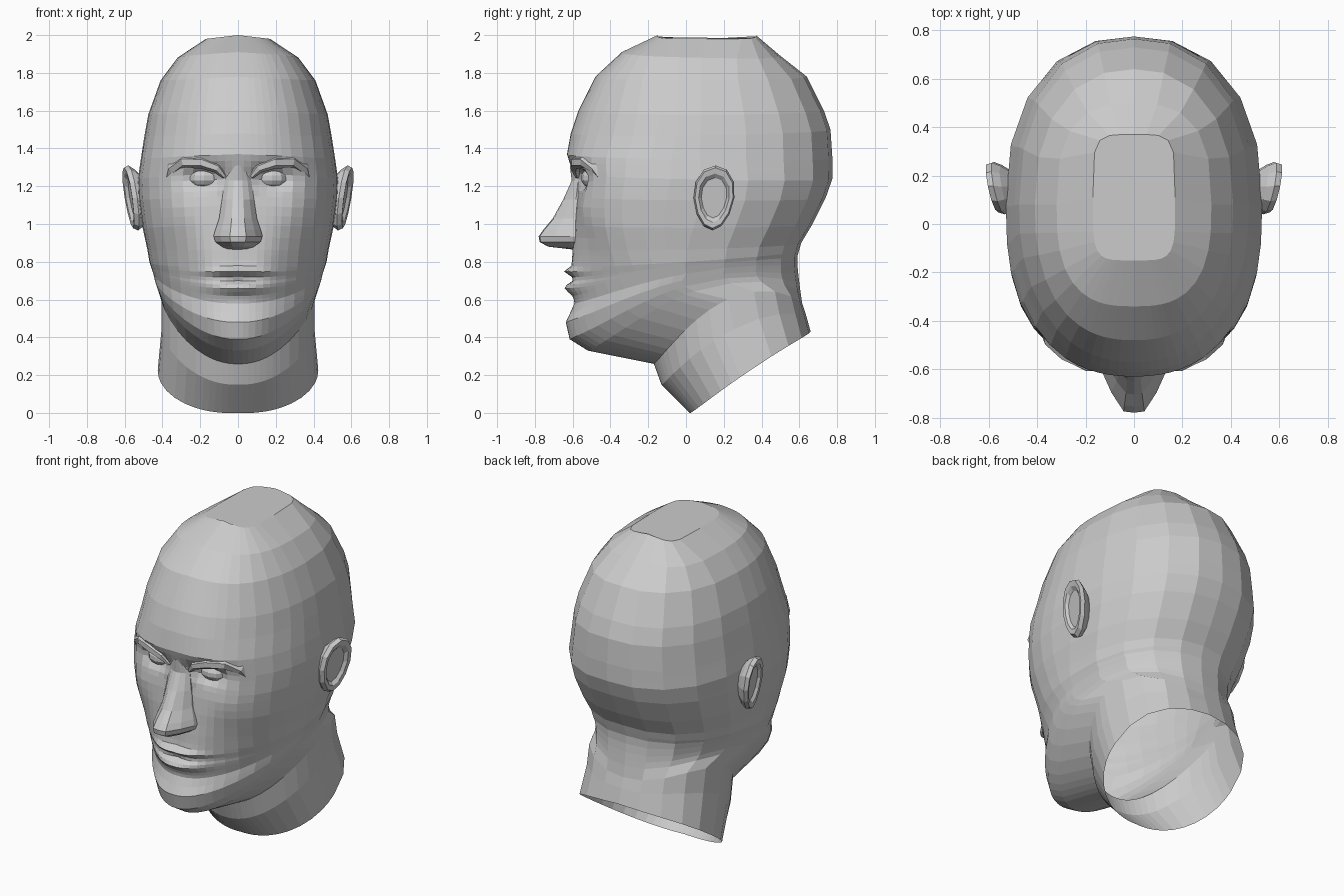
import bpy, bmesh, math
from mathutils import Vector

if "Cube" in bpy.data.objects:
    bpy.data.objects.remove(bpy.data.objects["Cube"])


def loft(name, rings, cap_first=False, cap_last=False):
    """Skin a list of closed rings with quads."""
    bm = bmesh.new()
    vs = [[bm.verts.new(p) for p in r] for r in rings]
    n = len(rings[0])
    for a, b in zip(vs, vs[1:]):
        for i in range(n):
            j = (i + 1) % n
            bm.faces.new((a[i], a[j], b[j], b[i]))
    if cap_first:
        bm.faces.new(vs[0])
    if cap_last:
        bm.faces.new(vs[-1])
    bmesh.ops.recalc_face_normals(bm, faces=bm.faces)
    me = bpy.data.meshes.new(name)
    bm.to_mesh(me)
    bm.free()
    ob = bpy.data.objects.new(name, me)
    bpy.context.collection.objects.link(ob)
    return ob


# Head and neck: tilted rings (front y, front z, back y, back z, half width, roundness)
KEYS = [
    (-.15, 2.00, .37, 2.00, .17, 5.0),
    (-.34, 1.91, .50, 1.89, .32, 2.8),
    (-.48, 1.78, .64, 1.78, .41, 2.4),
    (-.57, 1.60, .73, 1.60, .475, 2.25),
    (-.61, 1.48, .765, 1.50, .495, 2.25),
    (-.63, 1.37, .775, 1.35, .515, 2.4),
    (-.60, 1.27, .775, 1.24, .53, 2.6),
    (-.575, 1.15, .74, 1.14, .525, 2.85),
    (-.59, 1.00, .67, 1.00, .505, 2.6),
    (-.60, .87, .61, .90, .48, 2.25),
    (-.60, .72, .59, .83, .462, 1.95),
    (-.59, .58, .59, .78, .448, 1.8),
    (-.635, .48, .595, .73, .44, 1.7),
    (-.615, .39, .60, .69, .43, 1.65),
    (-.52, .33, .605, .65, .42, 1.65),
    (-.17, .26, .615, .58, .405, 1.9),
    (-.13, .15, .635, .52, .405, 2.0),
    (.02, 0.0, .66, .43, .425, 2.1),
]
STEPS = {5: 3, 6: 4, 7: 3, 8: 2, 9: 5, 10: 7, 11: 2}
FRONT = [0, .06, .13, .21, .29, .37, .45, .55, .67, .79, .89, .96, .99]
BACK = [1, .96, .83, .6, .3, 0]
# Face relief: x, z, x spread, z spread, push along y
BUMPS = [
    (.18, 1.245, .10, .06, .075),     # eye socket
    (.31, 1.08, .08, .08, -.015),     # cheekbone
    (.30, .85, .08, .12, .012),       # cheek hollow
    (.12, .72, .09, .12, -.018),      # muzzle beside the mouth
    (.12, .44, .08, .07, -.015),      # chin corners
    (0, .745, .13, .020, -.045),      # upper lip
    (0, .708, .19, .012, .025),       # mouth line
    (0, .660, .13, .030, -.045),      # lower lip
]


def relief(x, z):
    return sum(a * math.exp(-((abs(x) - cx) / sx) ** 2 - ((z - cz) / sz) ** 2)
               for cx, cz, sx, sz, a in BUMPS)


def jaw_lift(zf):
    """How much the sides of a ring rise, so that the jaw sweeps up to the ears."""
    return .03 + .17 * zf / .26 if zf < .26 else max(0, .2 * (.78 - zf) / .52)


def head_ring(yf, zf, yb, zb, w, p):
    ym = (yf + yb) / 2
    q = p if zf > 1.85 else 2.3
    half = []
    for u, side, e in [(u, -1, p) for u in FRONT] + [(u, 1, q) for u in BACK]:
        y = ym + side * (yb - ym) * max(0, 1 - u ** e) ** (1 / e)
        z = zf + (zb - zf) * (y - yf) / (yb - yf) - .02 * u
        if side < 0:
            y += relief(u * w, z)
        z += jaw_lift(zf) * u ** 2
        half.append((u * w, y, z))
    return half + [(-x, y, z) for x, y, z in half[-2:0:-1]]


rows = []
for i, (a, b) in enumerate(zip(KEYS, KEYS[1:])):
    k = STEPS.get(i, 1)
    rows += [[s + (e - s) * j / k for s, e in zip(a, b)] for j in range(k)]
rows.append(KEYS[-1])
loft("head_and_neck", [head_ring(*r) for r in rows], cap_first=True)


# Nose: sections of (z, ridge y, half width)
def nose_ring(z, yt, w):
    b = -.56
    half = [(w, -.50), (w, b + .25 * (yt - b)), (.72 * w, b + .62 * (yt - b)), (.33 * w, yt + .006)]
    ring = half + [(0, yt)] + [(-x, y) for x, y in half[::-1]]
    return [(x, y, z) for x, y in ring]


loft("nose", [nose_ring(*r) for r in [
    (1.31, -.615, .05), (1.23, -.605, .07), (1.13, -.65, .085), (1.03, -.705, .10),
    (.97, -.755, .12), (.935, -.78, .13), (.905, -.775, .12), (.88, -.73, .085),
    (.865, -.60, .06)]], True, True)


# Ear: elliptical rings (offset outwards, scale) on a plane leaning outwards to the back
def ear_ring(s, off, k):
    ring = []
    for i in range(12):
        t = 2 * math.pi * i / 12
        dy, dz = .108 * k * math.cos(t), .172 * k * math.sin(t)
        dy *= 1 + .15 * math.sin(t)
        x = .555 + off + .2 * dy + .15 * dz
        ring.append((s * x, .148 + dy + .05 * dz, 1.138 + dz))
    return ring


# Brow: tapered tube along a path
def brow(s):
    path = [(.07, -.575, 1.25, .012), (.11, -.585, 1.295, .026), (.19, -.58, 1.325, .032),
            (.28, -.535, 1.33, .034), (.345, -.475, 1.295, .032), (.385, -.42, 1.2, .012)]
    pts = [Vector(p[:3]) for p in path]
    rings = []
    for i, p in enumerate(pts):
        d = (pts[min(i + 1, 5)] - pts[max(i - 1, 0)]).normalized()
        n1 = d.cross(Vector((0, 1, 0))).normalized()
        n2 = d.cross(n1)
        r = path[i][3]
        ring = [p + r * (math.cos(t) * n1 + math.sin(t) * n2)
                for t in (k * math.pi / 3 for k in range(6))]
        rings.append([(s * q.x, q.y, q.z) for q in ring])
    return rings


for s, side in ((1, "right"), (-1, "left")):
    loft("ear_" + side, [ear_ring(s, -.07, .6), ear_ring(s, -.03, .88), ear_ring(s, 0, 1),
                         ear_ring(s, .025, .93), ear_ring(s, .022, .75),
                         ear_ring(s, .005, .62)], True, True)
    loft("brow_" + side, brow(s), True, True)
    # Eyeball, slightly flattened by the lids
    bpy.ops.mesh.primitive_uv_sphere_add(segments=10, ring_count=7, radius=.085,
                                         location=(s * .18, -.485, 1.243))
    eye = bpy.context.object
    eye.name = "eye_" + side
    eye.scale = (1.02, .85, .66)
